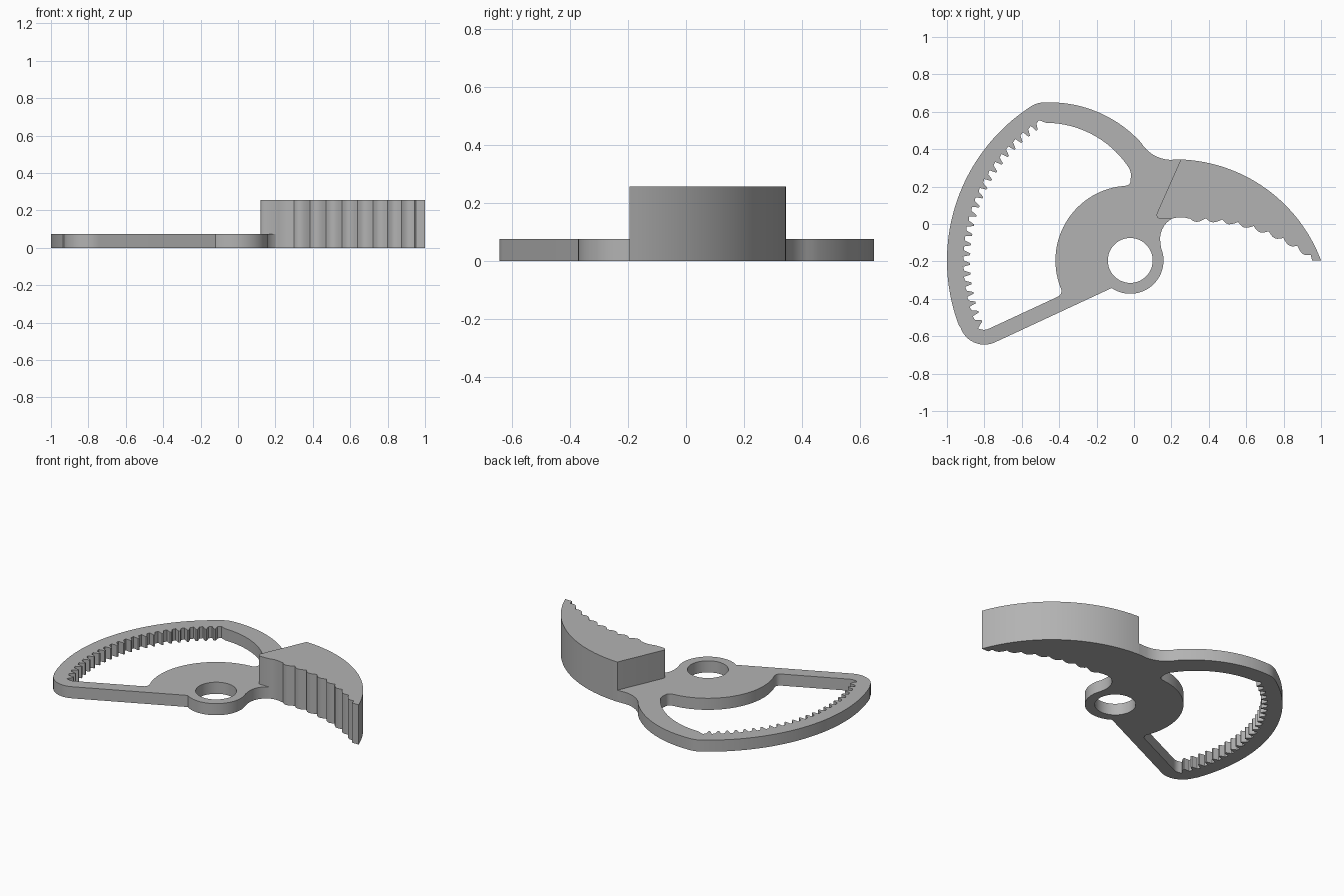
import bpy
import bmesh
from math import cos, sin, pi, radians, atan2, hypot
from mathutils import Vector

cube = bpy.data.objects.get("Cube")
if cube:
    bpy.data.objects.remove(cube, do_unlink=True)

HUB = (-0.02, -0.195)
PLATE_H, JAW_H = 0.075, 0.257

grey = bpy.data.materials.new("plain grey")
grey.use_nodes = True
COLOUR = (0.45, 0.45, 0.45, 1)
grey.diffuse_color = COLOUR
grey.node_tree.nodes["Principled BSDF"].inputs["Base Color"].default_value = COLOUR


def polar(r, deg, c=HUB):
    return (c[0] + r * cos(radians(deg)), c[1] + r * sin(radians(deg)))


def sweep(r, start, end, n, c=HUB):
    """Arc about a centre, angles in degrees."""
    return [polar(r, start + (end - start) * i / n, c) for i in range(n + 1)]


def arc(a, m, b, n=8):
    """Arc through three points."""
    (ax, ay), (mx, my), (bx, by) = a, m, b
    d = 2 * (ax * (my - by) + mx * (by - ay) + bx * (ay - my))
    qa, qm, qb = ax * ax + ay * ay, mx * mx + my * my, bx * bx + by * by
    cx = (qa * (my - by) + qm * (by - ay) + qb * (ay - my)) / d
    cy = (qa * (bx - mx) + qm * (ax - bx) + qb * (mx - ax)) / d
    t0 = atan2(ay - cy, ax - cx)
    turn = (atan2(by - cy, bx - cx) - t0) % (2 * pi)
    if (atan2(my - cy, mx - cx) - t0) % (2 * pi) > turn:
        turn -= 2 * pi
    r = hypot(ax - cx, ay - cy)
    return [(cx + r * cos(t0 + turn * i / n), cy + r * sin(t0 + turn * i / n))
            for i in range(n + 1)]


def extrude_outline(name, loops, height):
    """Fill the first loop, leave the others as holes, and raise it."""
    bm = bmesh.new()
    edges = []
    for loop in loops:
        pts = []
        for p in loop:
            if not pts or hypot(p[0] - pts[-1][0], p[1] - pts[-1][1]) > 0.001:
                pts.append(p)
        if hypot(pts[0][0] - pts[-1][0], pts[0][1] - pts[-1][1]) < 0.001:
            pts.pop()
        vs = [bm.verts.new((x, y, 0)) for x, y in pts]
        edges += [bm.edges.new((vs[i - 1], vs[i])) for i in range(len(vs))]
    bmesh.ops.triangle_fill(bm, edges=edges, use_beauty=True, normal=Vector((0, 0, 1)))
    res = bmesh.ops.extrude_face_region(bm, geom=bm.faces[:], use_keep_orig=True)
    top = [g for g in res["geom"] if isinstance(g, bmesh.types.BMVert)]
    bmesh.ops.translate(bm, verts=top, vec=(0, 0, height))
    bmesh.ops.recalc_face_normals(bm, faces=bm.faces[:])
    me = bpy.data.meshes.new(name)
    bm.to_mesh(me)
    bm.free()
    me.materials.append(grey)
    ob = bpy.data.objects.new(name, me)
    bpy.context.collection.objects.link(ob)
    bpy.ops.object.select_all(action="DESELECT")
    ob.select_set(True)
    bpy.context.view_layer.objects.active = ob
    bpy.ops.object.shade_smooth_by_angle(angle=radians(25))


# Seam shared by the plate and the jaw
seam = [(0.2, 0.027)] + arc((0.145, 0.027), (0.124, 0.036), (0.123, 0.058), 5) + [(0.25, 0.345)]

# Plate outline: hub, seam, upper arm, outer rim, lower corner
outline = sweep(0.178, -124, 22, 28)
outline += arc((0.141, -0.1), (0.15, -0.03), (0.2, 0.027))
outline += seam
outline += arc((0.19, 0.343), (0.11, 0.366), (0.037, 0.436))
outline += arc((0.037, 0.436), (-0.19, 0.597), (-0.47, 0.65), 18)
outline += arc((-0.47, 0.65), (-0.522, 0.643), (-0.567, 0.618), 5)
outline += sweep(0.98, 124, 201, 40)
outline += sweep(0.135, 197, 295, 12, (-0.8, -0.51))

# Window: toothed inner rim, lower bar, hub web, upper arm
TEETH, FIRST, LAST = 23, 123, 203
step = (LAST - FIRST) / TEETH
window = []
for i in range(TEETH):
    a = FIRST + i * step
    window += [polar(0.894, a), polar(0.889, a + 0.4 * step),
               polar(0.856, a + 0.66 * step), polar(0.857, a + 0.84 * step)]
window += arc((-0.834, -0.558), (-0.805, -0.566), (-0.77, -0.557), 4)
window += arc((-0.41, -0.39), (-0.39, -0.37), (-0.392, -0.342), 5)
window += sweep(0.4, 201, 100, 30)
window += arc((-0.05, 0.204), (-0.026, 0.213), (-0.018, 0.24), 5)
window += arc((-0.016, 0.255), (-0.02, 0.285), (-0.035, 0.312), 5)
window += arc((-0.035, 0.312), (-0.22, 0.477), (-0.47, 0.541), 16)

bore = sweep(0.12, 0, 360, 48)
extrude_outline("toothed_plate", [outline, window, bore], PLATE_H)

# Jaw: curved back, blunt tip, scalloped lower edge
jaw = arc((0.25, 0.345), (0.69, 0.2), (1.0, -0.195), 32) + [(0.952, -0.195)]
SCALLOPS, PER = 8, 6
base = arc((0.945, -0.165), (0.675, -0.022), (0.3, 0.03), SCALLOPS * PER)
for i, (x, y) in enumerate(base):
    wave = sin(pi * (i % PER) / PER)
    jaw.append((x - 0.008 * wave, y - 0.02 * wave))
jaw += arc((0.29, 0.03), (0.245, 0.036), (0.2, 0.027), 5)
jaw += seam
extrude_outline("scalloped_jaw", [jaw], JAW_H)
